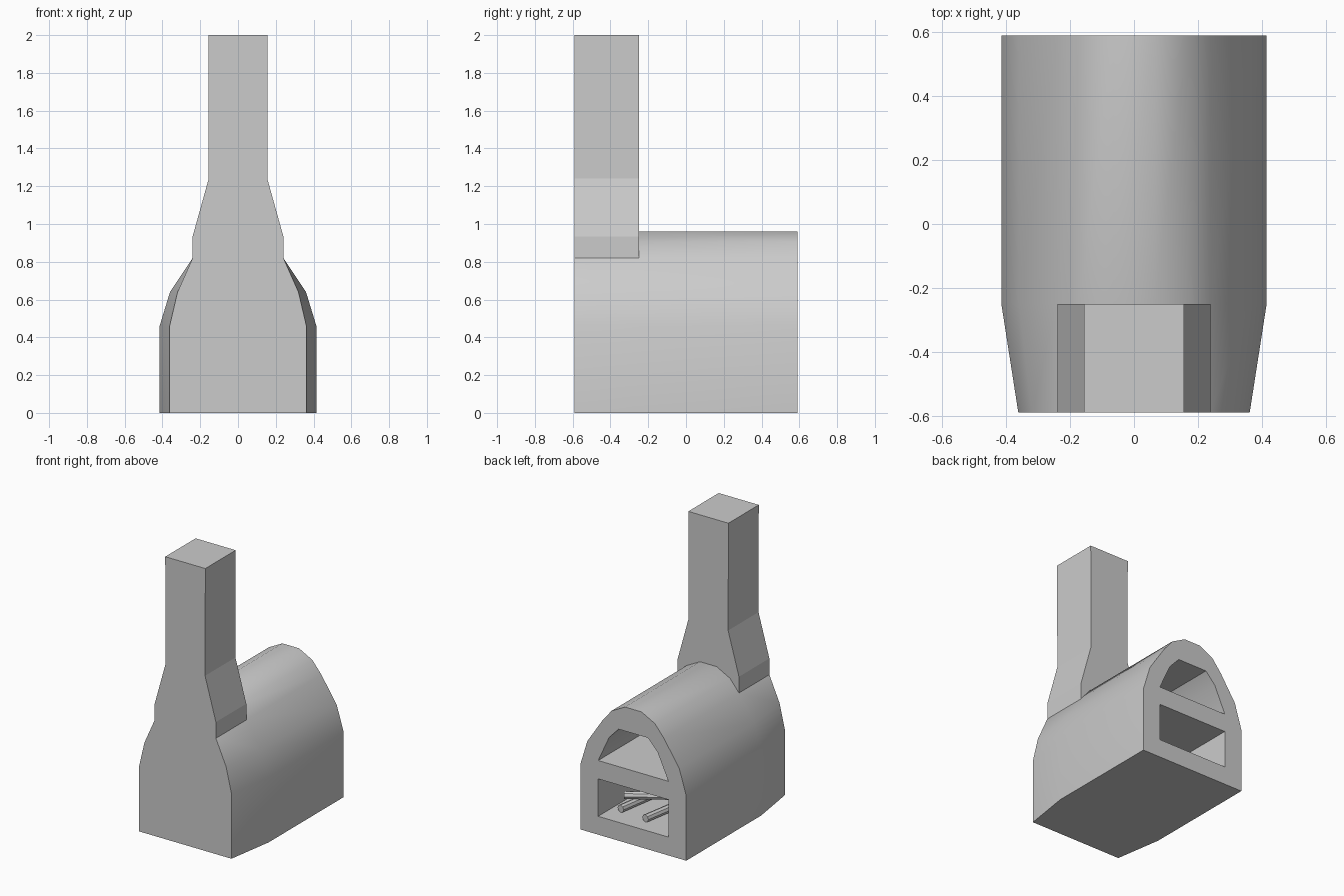
import bpy, math
from mathutils import Vector

if "Cube" in bpy.data.objects:
    bpy.data.objects.remove(bpy.data.objects["Cube"])


def mirrored(half):
    """Closed outline from its right half, listed bottom to top."""
    return half + [(-x, z) for x, z in reversed(half)]


def loft(name, sections):
    """Solid through (y, outline) sections, outlines in x/z."""
    n = len(sections[0][1])
    verts = [(x, y, z) for y, outline in sections for x, z in outline]
    faces = [list(range(n)), list(range(len(verts) - n, len(verts)))[::-1]]
    for s in range(len(sections) - 1):
        a, b = s * n, (s + 1) * n
        for i in range(n):
            j = (i + 1) % n
            faces.append([a + j, a + i, b + i, b + j])
    mesh = bpy.data.meshes.new(name)
    mesh.from_pydata(verts, [], faces)
    obj = bpy.data.objects.new(name, mesh)
    bpy.context.collection.objects.link(obj)
    return obj


def select_only(obj):
    bpy.ops.object.select_all(action='DESELECT')
    obj.select_set(True)
    bpy.context.view_layer.objects.active = obj


# Vaulted oven body, tapering towards the chimney end
arch = mirrored([(.415, 0), (.415, .46), (.36, .64), (.24, .82), (.17, .905), (.065, .96)])
narrow = mirrored([(.362, 0), (.362, .46), (.32, .64), (.24, .82), (.17, .83), (.065, .84)])
body = loft("oven_body", [(-.59, narrow), (-.25, arch), (.59, arch)])

# Firebox and baking chamber, open at the back end
firebox = mirrored([(.275, .13), (.275, .395)])
chamber = mirrored([(.275, .525), (.19, .71), (.115, .79)])
for label, outline in (("firebox_cutter", firebox), ("chamber_cutter", chamber)):
    cutter = loft(label, [(-.45, outline), (.7, outline)])
    cutter.hide_render = True
    mod = body.modifiers.new(label, 'BOOLEAN')
    mod.operation = 'DIFFERENCE'
    mod.solver = 'EXACT'
    mod.object = cutter
    select_only(body)
    bpy.ops.object.modifier_apply(modifier=mod.name)
    bpy.data.objects.remove(cutter)
select_only(body)
bpy.ops.object.shade_smooth_by_angle(angle=math.radians(30))

# Chimney with a shouldered base
stack = mirrored([(.24, .82), (.24, .935), (.155, 1.24), (.157, 2)])
loft("chimney", [(-.59, stack), (-.25, stack)])

# Firewood: two logs on the floor and one laid across them
radius = .027
logs = [((.19, .46, .157), (.11, -.05, .157)),
        ((-.025, .49, .157), (-.11, -.02, .157)),
        ((.225, .37, .21), (-.2, .1, .21))]
for i, (start, end) in enumerate(logs):
    a, b = Vector(start), Vector(end)
    bpy.ops.mesh.primitive_cylinder_add(vertices=8, radius=radius, depth=(b - a).length,
                                        location=(a + b) / 2)
    log = bpy.context.object
    log.name = f"log_{i + 1}"
    log.rotation_euler = (b - a).to_track_quat('Z', 'Y').to_euler()
